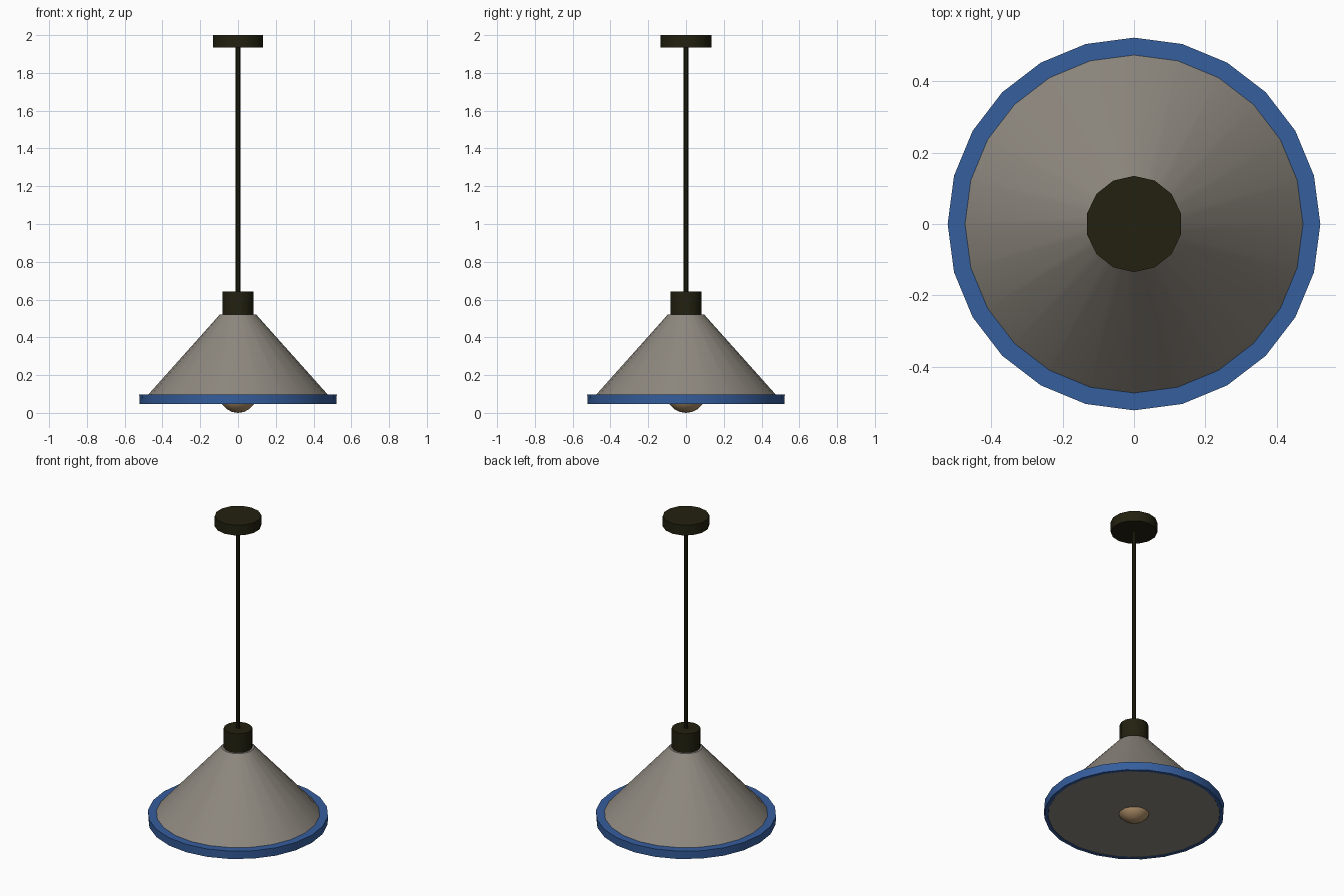
import bpy
import math

if "Cube" in bpy.data.objects:
    bpy.data.objects.remove(bpy.data.objects["Cube"])


def material(name, color):
    m = bpy.data.materials.new(name)
    m.diffuse_color = (*color, 1)
    m.use_nodes = True
    m.node_tree.nodes["Principled BSDF"].inputs["Base Color"].default_value = m.diffuse_color
    return m


dark = material("dark olive metal", (0.016, 0.015, 0.005))
grey = material("warm grey", (0.27, 0.245, 0.21))
blue = material("blue trim", (0.036, 0.112, 0.34))
amber = material("amber glass", (0.45, 0.29, 0.15))


def finish(name, mat):
    ob = bpy.context.object
    ob.name = name
    ob.data.materials.append(mat)
    bpy.ops.object.shade_smooth_by_angle(angle=math.radians(40))
    return ob


def frustum(name, sides, r_low, r_high, z_low, z_high, mat):
    bpy.ops.mesh.primitive_cone_add(vertices=sides, radius1=r_low, radius2=r_high,
                                    depth=z_high - z_low,
                                    location=(0, 0, (z_low + z_high) / 2))
    return finish(name, mat)


def lathe_ring(name, sides, profile, mat):
    # closed profile of (radius, z) points, listed anticlockwise
    n = len(profile)
    verts, faces = [], []
    for i in range(sides):
        a = math.pi / 2 + i * math.tau / sides
        verts += [(r * math.cos(a), r * math.sin(a), z) for r, z in profile]
        j = (i + 1) % sides
        faces += [(i * n + k, j * n + k, j * n + (k + 1) % n, i * n + (k + 1) % n)
                  for k in range(n)]
    me = bpy.data.meshes.new(name)
    me.from_pydata(verts, [], faces)
    ob = bpy.data.objects.new(name, me)
    bpy.context.collection.objects.link(ob)
    bpy.ops.object.select_all(action='DESELECT')
    ob.select_set(True)
    bpy.context.view_layer.objects.active = ob
    return finish(name, mat)


# ceiling mount, hanging rod and lamp socket
frustum("ceiling_canopy", 14, 0.135, 0.135, 1.935, 2.0, dark)
frustum("hanging_rod", 8, 0.012, 0.012, 0.60, 1.96, dark)
frustum("socket", 14, 0.083, 0.083, 0.515, 0.643, dark)

# conical shade with closed underside
frustum("shade", 24, 0.518, 0.095, 0.049, 0.522, grey)

# trim band around the lower edge of the shade
lathe_ring("shade_rim", 24,
           [(0.50, 0.047), (0.521, 0.047), (0.523, 0.098), (0.46, 0.098)], blue)

# bulb showing below the shade
bpy.ops.mesh.primitive_uv_sphere_add(segments=14, ring_count=10, radius=0.105,
                                     location=(0, 0, 0.105))
finish("bulb", amber)
